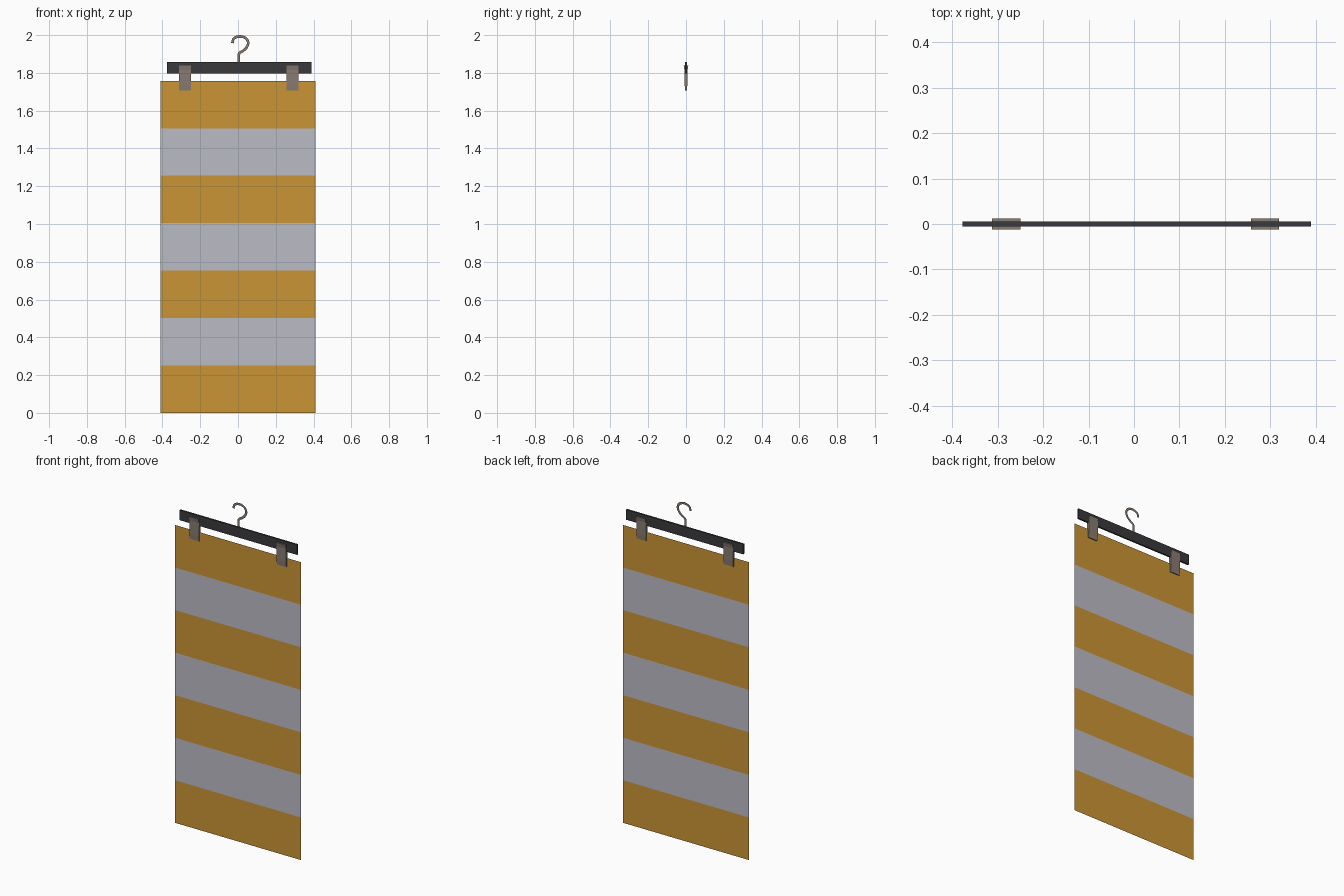
import bpy, bmesh
from mathutils import Vector

if "Cube" in bpy.data.objects:
    bpy.data.objects.remove(bpy.data.objects["Cube"])


def material(name, rgb):
    m = bpy.data.materials.new(name)
    m.diffuse_color = (*rgb, 1)
    m.use_nodes = True
    m.node_tree.nodes["Principled BSDF"].inputs["Base Color"].default_value = m.diffuse_color
    return m


ORANGE = material("orange cloth", (0.60, 0.30, 0.035))
GREY = material("pale grey cloth", (0.50, 0.50, 0.56))
DARK = material("dark bar", (0.042, 0.040, 0.044))
METAL = material("brown metal", (0.25, 0.20, 0.17))


def finish(bm, name, *mats):
    me = bpy.data.meshes.new(name)
    bm.to_mesh(me)
    bm.free()
    for m in mats:
        me.materials.append(m)
    ob = bpy.data.objects.new(name, me)
    bpy.context.collection.objects.link(ob)
    return ob


def extrude_x(name, profile, x0, x1, mat):
    """Closed solid from a (y, z) profile swept along x."""
    bm = bmesh.new()
    face = bm.faces.new([bm.verts.new((x0, y, z)) for y, z in profile])
    new = bmesh.ops.extrude_face_region(bm, geom=[face])["geom"]
    bmesh.ops.translate(bm, vec=(x1 - x0, 0, 0),
                        verts=[v for v in new if isinstance(v, bmesh.types.BMVert)])
    bmesh.ops.recalc_face_normals(bm, faces=bm.faces[:])
    return finish(bm, name, mat)


def ribbon(bm, rows):
    """Flat strip through pairs of points."""
    pairs = [(bm.verts.new(a), bm.verts.new(b)) for a, b in rows]
    return [bm.faces.new((a0, b0, b1, a1))
            for (a0, b0), (a1, b1) in zip(pairs, pairs[1:])]


# Striped cloth: a single sheet, seven equal bands
W, H, N = 0.411, 1.758, 7
bm = bmesh.new()
for i, f in enumerate(ribbon(bm, [((-W, 0, H * k / N), (W, 0, H * k / N)) for k in range(N + 1)])):
    f.material_index = i % 2
finish(bm, "striped_cloth", ORANGE, GREY)

# Hanger bar
extrude_x("hanger_bar", [(-0.005, 1.797), (0.005, 1.797), (0.005, 1.857), (-0.005, 1.857)],
          -0.377, 0.389, DARK)

# Clips: flared at the top, pinching the cloth at the bottom
half = [(0.005, 1.706), (0.007, 1.735), (0.008, 1.815), (0.0125, 1.839)]
clip = half + [(-y, z) for y, z in reversed(half)]
for side, cx in (("left", -0.281), ("right", 0.288)):
    extrude_x(side + "_clip", clip, cx - 0.031, cx + 0.031, METAL)

# Hook: flat wire ribbon along a smoothed path
path = [Vector((x, 0, z)) for x, z in
        [(0.005, 1.855), (0.005, 1.900), (0.026, 1.916), (0.045, 1.934), (0.054, 1.960),
         (0.040, 1.984), (0.010, 1.993), (-0.021, 1.983), (-0.030, 1.958)]]
pts = []
for i in range(len(path) - 1):
    p0, p1 = path[max(i - 1, 0)], path[i]
    p2, p3 = path[i + 1], path[min(i + 2, len(path) - 1)]
    for s in range(4):
        t = s / 4
        pts.append(0.5 * (2 * p1 + (p2 - p0) * t + (2 * p0 - 5 * p1 + 4 * p2 - p3) * t ** 2
                          + (3 * p1 - p0 - 3 * p2 + p3) * t ** 3))
pts.append(path[-1])
rows = []
for i, p in enumerate(pts):
    d = (pts[min(i + 1, len(pts) - 1)] - pts[max(i - 1, 0)]).normalized()
    n = Vector((d.z, 0, -d.x)) * 0.007
    rows.append((p - n, p + n))
bm = bmesh.new()
ribbon(bm, rows)
bmesh.ops.reverse_faces(bm, faces=[f for f in bm.faces if f.normal.y > 0])
finish(bm, "hook", METAL)
